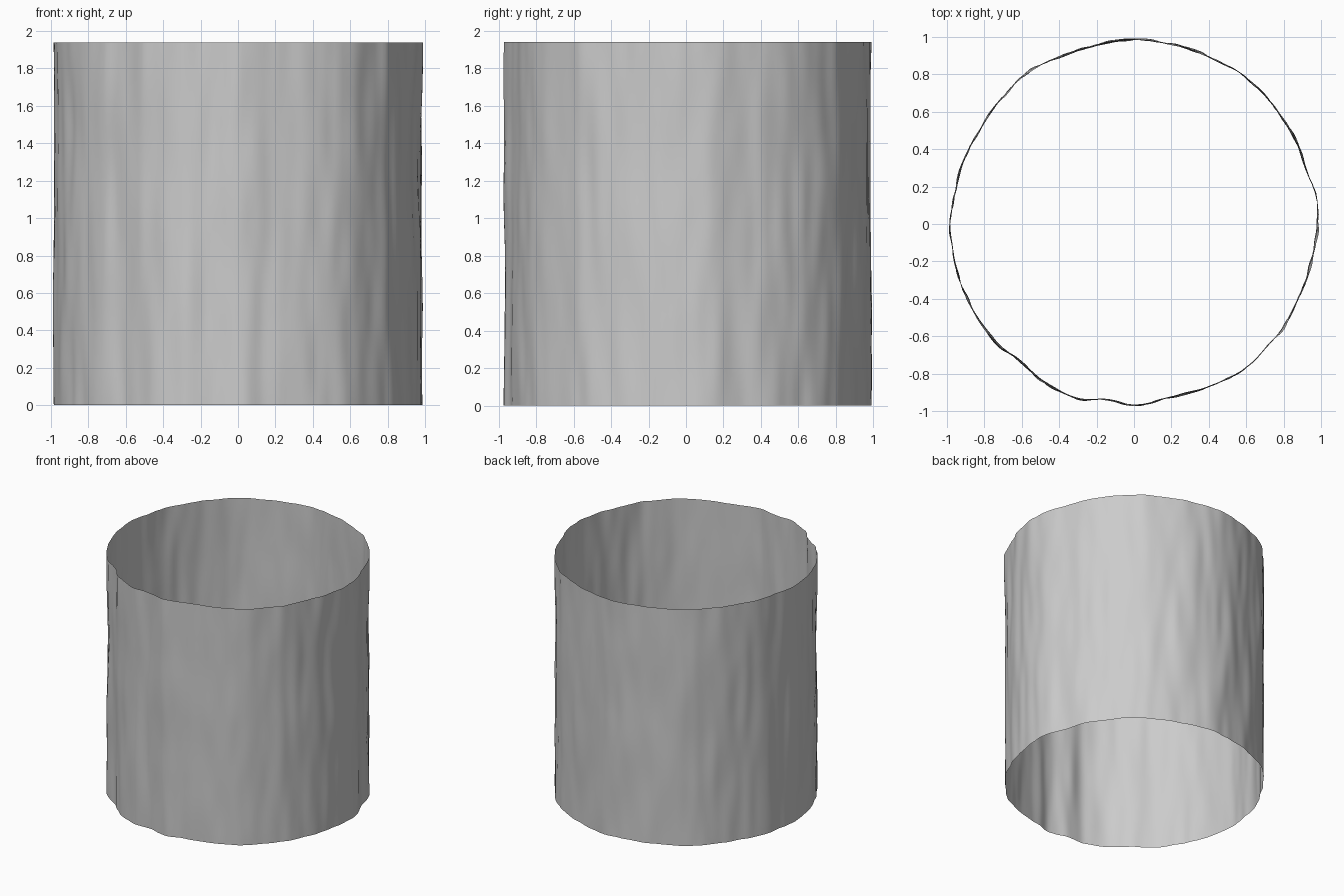
import bpy, bmesh, math
from mathutils import Vector, noise

if "Cube" in bpy.data.objects:
    bpy.data.objects.remove(bpy.data.objects["Cube"])

HEIGHT, SEGS, ROWS = 1.94, 256, 48

# Outline of the trunk: (angle in degrees, radius)
OUTLINE = [(0, .98), (6, .985), (18, .967), (35, .977), (49, .983), (56, .988),
           (66, .982), (78, .982), (90, .988), (102, .978), (114, .974), (125, .992),
           (136, .972), (146, .97), (168, .97), (180, .985), (189, .98), (203, .975),
           (218, .974), (231, .95), (239, .972), (252, .98), (261, .95), (270, .97),
           (282, .945), (308, .973), (325, .97), (339, .966), (348, .97), (360, .98)]


def outline_radius(deg):
    for (a0, r0), (a1, r1) in zip(OUTLINE, OUTLINE[1:]):
        if a0 <= deg <= a1:
            t = (deg - a0) / (a1 - a0)
            t = t * t * (3 - 2 * t)
            return r0 + (r1 - r0) * t


def bark(a, z):
    # Vertically stretched ridges
    c, s = math.cos(a), math.sin(a)
    broad = noise.noise(Vector((c * 5, s * 5, z * 1.2)))
    fine = noise.noise(Vector((c * 11 + 7, s * 11, z * 2.0)))
    return 0.010 * broad + 0.009 * fine


# Open bark tube
bm = bmesh.new()
rings = []
for j in range(ROWS + 1):
    z = HEIGHT * j / ROWS
    ring = []
    for i in range(SEGS):
        a = 2 * math.pi * i / SEGS
        r = outline_radius(360 * i / SEGS) + bark(a, z)
        ring.append(bm.verts.new((r * math.cos(a), r * math.sin(a), z)))
    rings.append(ring)
for lo, hi in zip(rings, rings[1:]):
    for i in range(SEGS):
        k = (i + 1) % SEGS
        bm.faces.new((lo[i], lo[k], hi[k], hi[i])).smooth = True

mesh = bpy.data.meshes.new("bark_tube")
bm.to_mesh(mesh)
bm.free()
bpy.context.collection.objects.link(bpy.data.objects.new("bark_tube", mesh))
